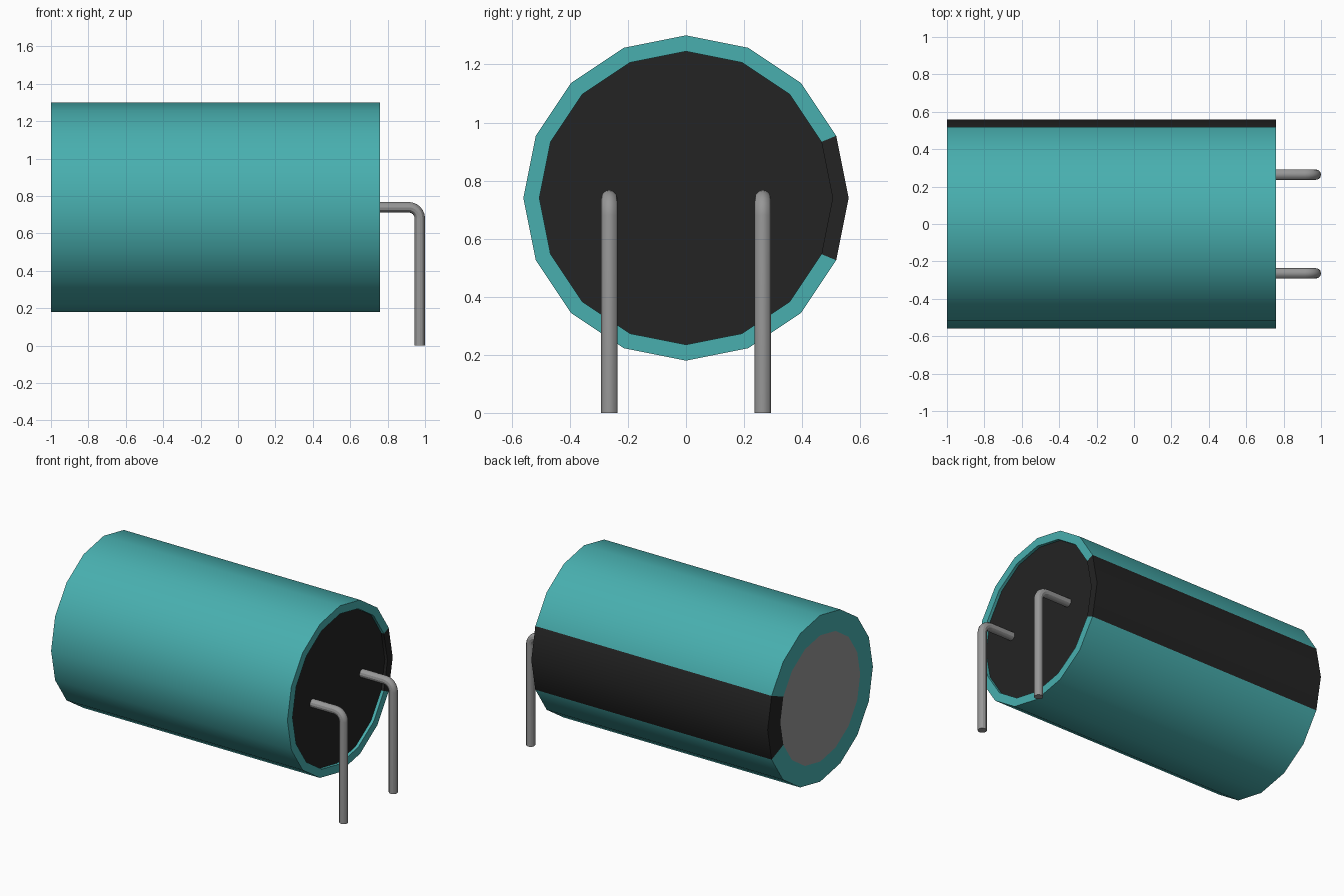
import bpy
import bmesh
import math

cube = bpy.data.objects.get("Cube")
if cube:
    bpy.data.objects.remove(cube, do_unlink=True)

SIDES = 16
AXIS_Z = 0.74
LEFT_X, RIGHT_X = -1.0, 0.76
OUTER_R, SEAL_R, CAP_R = 0.56, 0.505, 0.425
RECESS = 0.02


def make_material(name, rgb, metallic=0.0):
    mat = bpy.data.materials.new(name)
    mat.use_nodes = True
    mat.diffuse_color = (*rgb, 1)
    bsdf = mat.node_tree.nodes["Principled BSDF"]
    bsdf.inputs["Base Color"].default_value = (*rgb, 1)
    return mat


teal = make_material("teal", (0.065, 0.43, 0.43))
black = make_material("black", (0.017, 0.017, 0.017))
grey = make_material("metal grey", (0.31, 0.31, 0.31))


def smooth(obj):
    bpy.ops.object.select_all(action="DESELECT")
    obj.select_set(True)
    bpy.context.view_layer.objects.active = obj
    bpy.ops.object.shade_smooth_by_angle(angle=math.radians(30))


def add_mesh(name, bm, materials):
    mesh = bpy.data.meshes.new(name)
    bm.normal_update()
    bm.to_mesh(mesh)
    bm.free()
    obj = bpy.data.objects.new(name, mesh)
    bpy.context.collection.objects.link(obj)
    for mat in materials:
        mesh.materials.append(mat)
    return obj


def ring(bm, x, r):
    step = 2 * math.pi / SIDES
    return [bm.verts.new((x, r * math.cos(i * step), AXIS_Z + r * math.sin(i * step)))
            for i in range(SIDES)]


# Sleeve: revolved profile, with a black stripe on the two sides facing the back
bm = bmesh.new()
profile = [(RIGHT_X - RECESS, SEAL_R), (RIGHT_X, SEAL_R), (RIGHT_X, OUTER_R),
           (LEFT_X, OUTER_R), (LEFT_X, CAP_R)]
rings = [ring(bm, x, r) for x, r in profile]
for a, b in zip(rings, rings[1:]):
    for i in range(SIDES):
        j = (i + 1) % SIDES
        face = bm.faces.new((a[i], a[j], b[j], b[i]))
        face.material_index = 1 if i in (0, SIDES - 1) else 0
bmesh.ops.recalc_face_normals(bm, faces=bm.faces)
# Make sure the outer wall points outward
wall = max(bm.faces, key=lambda f: f.calc_area())
wall.normal_update()
centre = wall.calc_center_median()
if wall.normal.y * centre.y + wall.normal.z * (centre.z - AXIS_Z) < 0:
    bmesh.ops.reverse_faces(bm, faces=bm.faces)
smooth(add_mesh("sleeve", bm, [teal, black]))


# Flat discs closing the two ends
def disc(name, x, r, mat, facing):
    bm = bmesh.new()
    face = bm.faces.new(ring(bm, x, r))
    face.normal_update()
    if face.normal.x * facing < 0:
        face.normal_flip()
    add_mesh(name, bm, [mat])


disc("rubber_seal", RIGHT_X - RECESS, SEAL_R, black, 1)
disc("metal_end_cap", LEFT_X, CAP_R, grey, -1)

# Bent wire leads
LEAD_R, BEND_R, LEAD_X = 0.028, 0.06, 0.972
for name, y in (("front_lead", -0.264), ("back_lead", 0.264)):
    points = [(RIGHT_X - RECESS - 0.01, AXIS_Z)]
    for k in range(7):
        t = math.radians(90 - 15 * k)
        points.append((LEAD_X - BEND_R + BEND_R * math.cos(t),
                       AXIS_Z - BEND_R + BEND_R * math.sin(t)))
    points.append((LEAD_X, 0))
    curve = bpy.data.curves.new(name, "CURVE")
    curve.dimensions = "3D"
    curve.bevel_depth = LEAD_R
    curve.bevel_resolution = 4
    curve.use_fill_caps = True
    spline = curve.splines.new("POLY")
    spline.points.add(len(points) - 1)
    for p, (x, z) in zip(spline.points, points):
        p.co = (x, y, z, 1)
    curve.materials.append(grey)
    lead = bpy.data.objects.new(name, curve)
    bpy.context.collection.objects.link(lead)
    bpy.ops.object.select_all(action="DESELECT")
    lead.select_set(True)
    bpy.context.view_layer.objects.active = lead
    bpy.ops.object.convert(target="MESH")
    smooth(bpy.context.view_layer.objects.active)
